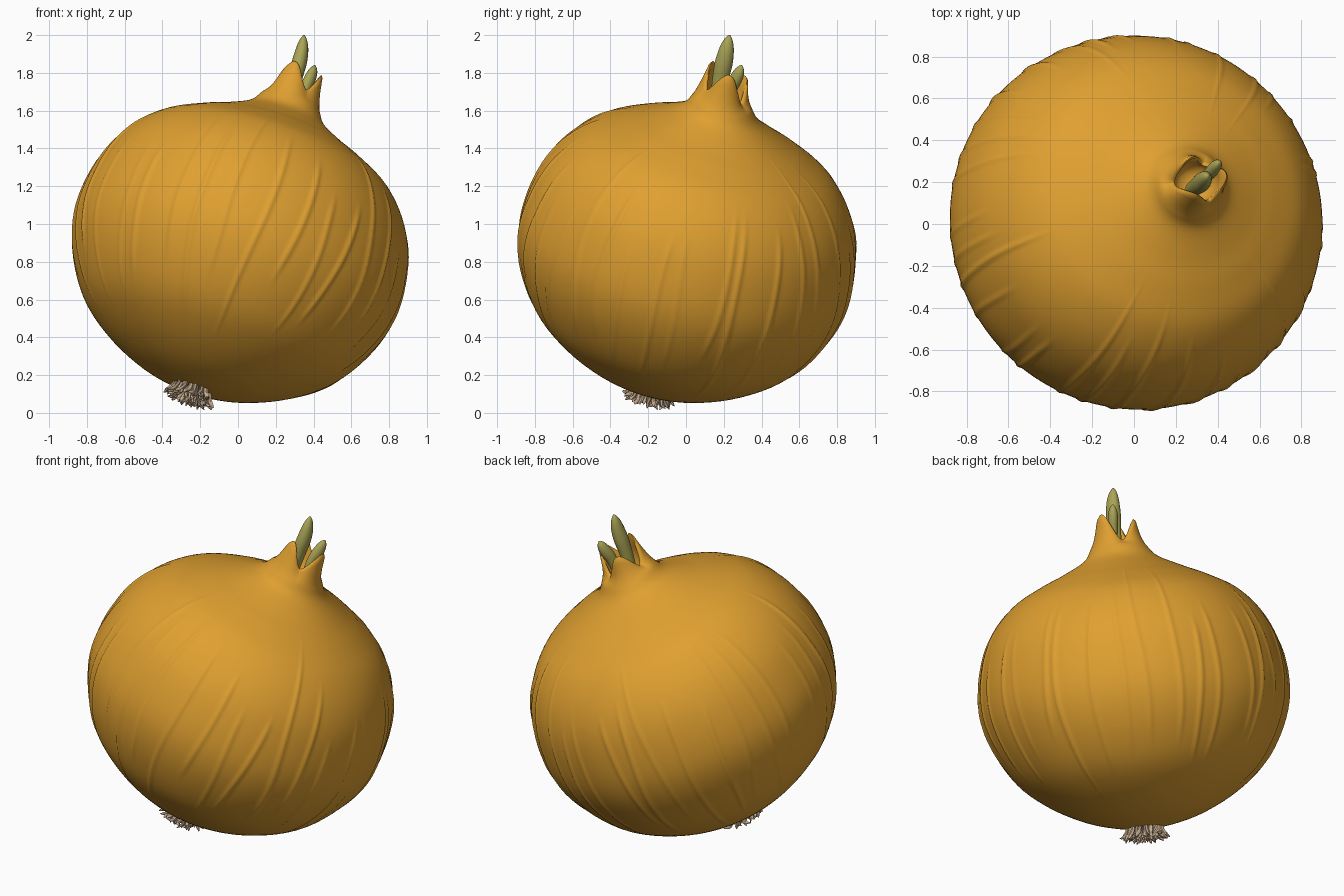
import bpy, bmesh, math, random
from mathutils import Vector

if "Cube" in bpy.data.objects:
    bpy.data.objects.remove(bpy.data.objects["Cube"])

random.seed(4)
CENTRE = Vector((0, 0, 0.834))
AXIS = Vector((0.315, 0.245, 0.917)).normalized()
TILT = Vector((0, 0, 1)).rotation_difference(AXIS)


def material(name, rgb):
    m = bpy.data.materials.new(name)
    m.diffuse_color = (*rgb, 1)
    m.use_nodes = True
    m.node_tree.nodes["Principled BSDF"].inputs["Base Color"].default_value = m.diffuse_color
    return m


def place(r, phi, t):
    """Point at radius r, angle phi, height t along the leaning onion axis."""
    p = CENTRE + TILT @ Vector((r * math.cos(phi), r * math.sin(phi), t))
    k = min(max((t - 0.7) / 0.25, 0), 1)
    p.y -= 0.03 * k * k * (3 - 2 * k)
    return p


def catmull(pts, steps):
    pts = [Vector(p) for p in pts]
    ext = [2 * pts[0] - pts[1]] + pts + [2 * pts[-1] - pts[-2]]
    out = []
    for a, b, c, d in zip(ext, ext[1:], ext[2:], ext[3:]):
        for i in range(steps):
            u = i / steps
            out.append(0.5 * (2 * b + (c - a) * u + (2 * a - 5 * b + 4 * c - d) * u * u
                              + (3 * b - a - 3 * c + d) * u ** 3))
    return out + [pts[-1]]


def skin(bm, rings):
    """Join rings of points into a closed surface with capped ends."""
    vs = [[bm.verts.new(p) for p in ring] for ring in rings]
    n = len(vs[0])
    for a, b in zip(vs, vs[1:]):
        for i in range(n):
            j = (i + 1) % n
            bm.faces.new((a[i], a[j], b[j], b[i]))
    bm.faces.new(vs[0][::-1])
    bm.faces.new(vs[-1])


def tube(bm, pts, radii, sides, flat=1.0):
    """Tapered tube along a path."""
    rings = []
    spin = random.uniform(0, math.pi)
    for i, (p, r) in enumerate(zip(pts, radii)):
        d = (pts[min(i + 1, len(pts) - 1)] - pts[max(i - 1, 0)]).normalized()
        side = d.cross(Vector((math.cos(spin), math.sin(spin), 0.1))).normalized()
        up = d.cross(side)
        rings.append([p + side * r * math.cos(a) + up * r * flat * math.sin(a)
                      for a in (2 * math.pi * k / sides for k in range(sides))])
    skin(bm, rings)


def finish(bm, name, mat, angle):
    bmesh.ops.recalc_face_normals(bm, faces=bm.faces[:])
    me = bpy.data.meshes.new(name)
    bm.to_mesh(me)
    bm.free()
    me.materials.append(mat)
    ob = bpy.data.objects.new(name, me)
    bpy.context.collection.objects.link(ob)
    bpy.ops.object.select_all(action='DESELECT')
    ob.select_set(True)
    bpy.context.view_layer.objects.active = ob
    bpy.ops.object.shade_smooth_by_angle(angle=math.radians(angle))
    return ob


skin_mat = material("golden_skin", (0.74, 0.35, 0.03))
green_mat = material("sprout_green", (0.40, 0.37, 0.09))
root_mat = material("root_tan", (0.56, 0.41, 0.27))

# Bulb: lathed profile with fine raised veins and a neck torn into three tips
profile = catmull([(0.02, -0.77), (0.16, -0.755), (0.35, -0.70), (0.55, -0.595), (0.72, -0.45),
                   (0.845, -0.24), (0.898, -0.02), (0.87, 0.23), (0.79, 0.42), (0.66, 0.57),
                   (0.50, 0.665), (0.36, 0.73), (0.216, 0.81), (0.158, 0.89)], 5)
SEG = 480
veins = [(2 * math.pi * (i + random.uniform(-0.3, 0.3)) / 34, random.uniform(-0.08, 0.08),
          random.uniform(-0.12, 0.2), random.uniform(0.35, 0.6), random.uniform(0.004, 0.009),
          random.uniform(0, 6)) for i in range(34)]


def vein_height(phi, t):
    h = 0
    for a, slope, mid, length, height, wob in veins:
        d = phi - a - slope * t - 0.015 * math.sin(5 * t + wob)
        d = (d + math.pi) % (2 * math.pi) - math.pi
        fade = 1 - ((t - mid) / length) ** 2
        if abs(d) < 0.08 and fade > 0:
            h += height * min(1, 2 * fade) * math.exp(-(d / 0.016) ** 2)
    return h


def rim(phi):
    s = 0.5 + 0.5 * math.cos(3 * (phi - math.radians(-117)))
    return 0.93 + 0.135 * s ** 0.8 + 0.025 * math.cos(phi + math.radians(60))


angles = [2 * math.pi * i / SEG for i in range(SEG)]
rings = [[place(r + vein_height(a, t), a, t) for a in angles] for r, t in profile]
for f, r in ((0.25, 0.143), (0.5, 0.132), (0.75, 0.124), (0.93, 0.118), (1.0, 0.108),
             (0.92, 0.10), (0.5, 0.098)):
    rings.append([place(r, a, 0.89 + (rim(a) - 0.89) * f) for a in angles])
rings += [[place(r, a, t) for a in angles] for r, t in ((0.09, 0.875), (0.05, 0.84), (0.01, 0.835))]
bm = bmesh.new()
skin(bm, rings)
finish(bm, "onion_bulb", skin_mat, 60)

# Sprouts: two rounded shoots rising out of the neck
for name, path, width in (
        ("tall_sprout", [(0.275, 0.165, 1.66), (0.305, 0.185, 1.78), (0.335, 0.21, 1.90), (0.35, 0.23, 2.0)], 0.048),
        ("short_sprout", [(0.335, 0.215, 1.64), (0.36, 0.24, 1.72), (0.39, 0.275, 1.79), (0.408, 0.295, 1.84)], 0.036)):
    pts = catmull(path, 6)
    n = len(pts) - 1
    radii = [width * (0.75 + 0.25 * min(1, 2 * i / n)) * max(0.02, 1 - max(0, (i / n - 0.4) / 0.6) ** 2.2) ** 0.6
             for i in range(n + 1)]
    bm = bmesh.new()
    tube(bm, pts, radii, 20, 0.85)
    finish(bm, name, green_mat, 60)

# Roots: flared tuft of short tapering strands
bm = bmesh.new()
for i in range(75):
    q = math.sqrt((i + 0.5) / 75)
    a = i * 2.39996 + random.uniform(-0.2, 0.2)
    tip = 0.16 * q * random.uniform(0.88, 1.0)
    low = -0.872 + 0.22 * tip + random.uniform(0, 0.025)
    base = 0.095 * q
    path = [place(base, a, -0.735), place(base + 0.2 * (tip - base), a + 0.05, -0.785),
            place(base + 0.6 * (tip - base), a + random.uniform(-0.15, 0.15), -0.825 + 0.01 * q),
            place(tip, a + random.uniform(-0.2, 0.2), low)]
    pts = catmull(path, 2)
    tube(bm, pts, [0.011, 0.012, 0.013, 0.013, 0.012, 0.009, 0.003], 6, 0.7)
finish(bm, "root_tuft", root_mat, 50)
